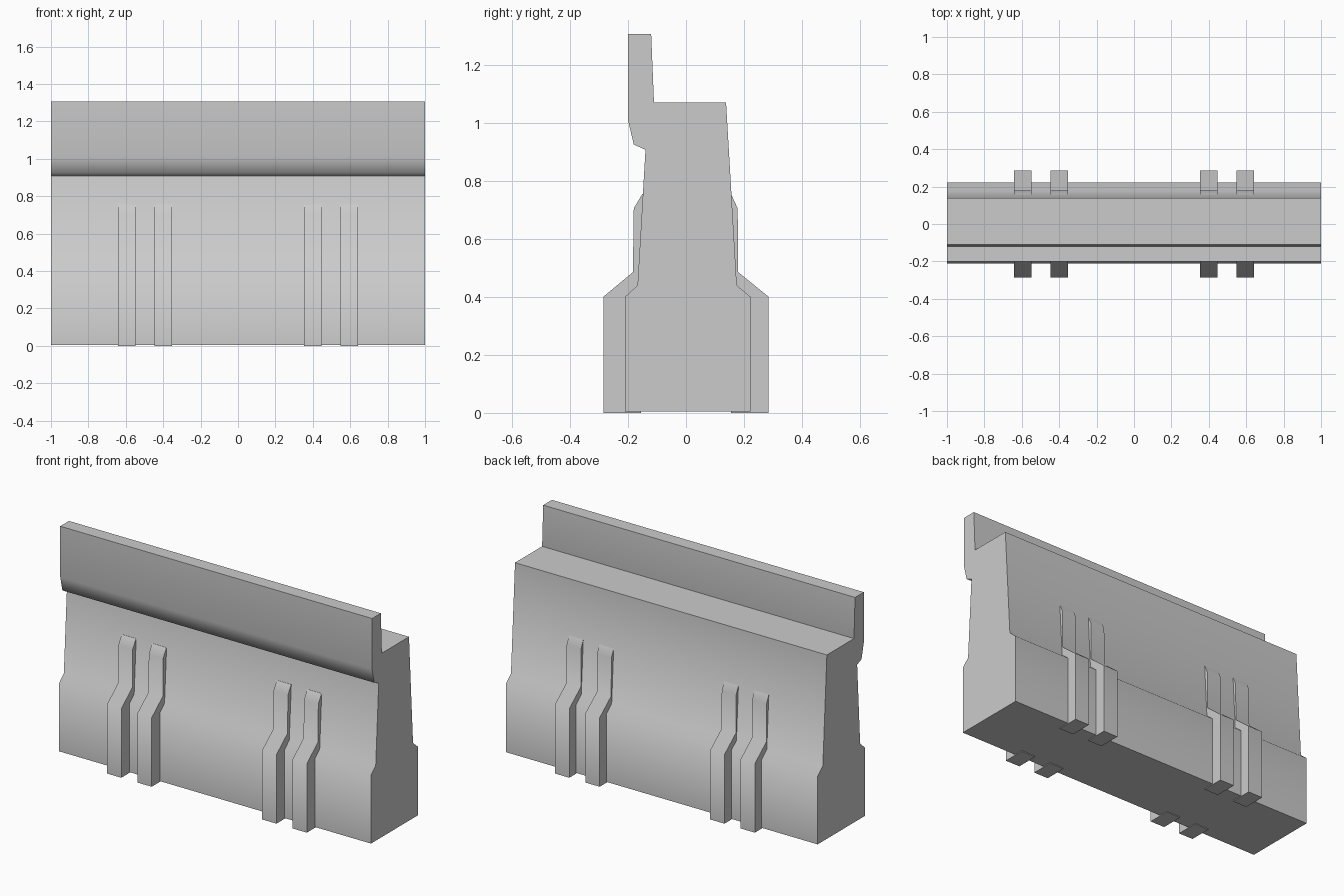
import bpy
import math

if "Cube" in bpy.data.objects:
    bpy.data.objects.remove(bpy.data.objects["Cube"])


def extrude_profile(name, profile, x0, x1):
    """Solid made by sweeping a closed (y, z) outline from x0 to x1."""
    n = len(profile)
    verts = [(x, y, z) for x in (x0, x1) for y, z in profile]
    faces = [tuple(reversed(range(n))), tuple(range(n, 2 * n))]
    faces += [(i, (i + 1) % n, n + (i + 1) % n, n + i) for i in range(n)]
    mesh = bpy.data.meshes.new(name)
    mesh.from_pydata(verts, [], faces)
    obj = bpy.data.objects.new(name, mesh)
    bpy.context.collection.objects.link(obj)
    bpy.ops.object.select_all(action='DESELECT')
    obj.select_set(True)
    bpy.context.view_layer.objects.active = obj
    # Outward normals, whichever way the outline runs
    bpy.ops.object.mode_set(mode='EDIT')
    bpy.ops.mesh.select_all(action='SELECT')
    bpy.ops.mesh.normals_make_consistent(inside=False)
    bpy.ops.object.mode_set(mode='OBJECT')
    bpy.ops.object.shade_smooth_by_angle(angle=math.radians(55))
    return obj


# Tapered barrier wall with a wider foot
extrude_profile("wall", [
    (-0.21, 0.004), (0.222, 0.004), (0.222, 0.40), (0.175, 0.44),
    (0.138, 1.07), (-0.13, 1.07), (-0.167, 0.44), (-0.21, 0.40)], -1, 1)

# Upright plate along the front top edge
extrude_profile("top_plate", [
    (-0.20, 1.305), (-0.20, 1.01), (-0.18, 0.925), (-0.14, 0.907),
    (-0.11, 1.06), (-0.12, 1.305)], -1, 1)

# Paired cranked support ribs on both faces
front_rib = [(-0.155, 0), (-0.285, 0), (-0.285, 0.40), (-0.183, 0.485),
             (-0.18, 0.705), (-0.15, 0.755), (-0.135, 0.755), (-0.14, 0.46)]
back_rib = [(0.155, 0), (0.285, 0), (0.285, 0.40), (0.18, 0.485),
            (0.178, 0.705), (0.155, 0.755), (0.14, 0.755), (0.145, 0.46)]
for side, outline in (("front", front_rib), ("back", back_rib)):
    for i, x in enumerate((-0.595, -0.4, 0.4, 0.595)):
        extrude_profile(f"{side}_rib_{i + 1}", outline, x - 0.046, x + 0.046)
